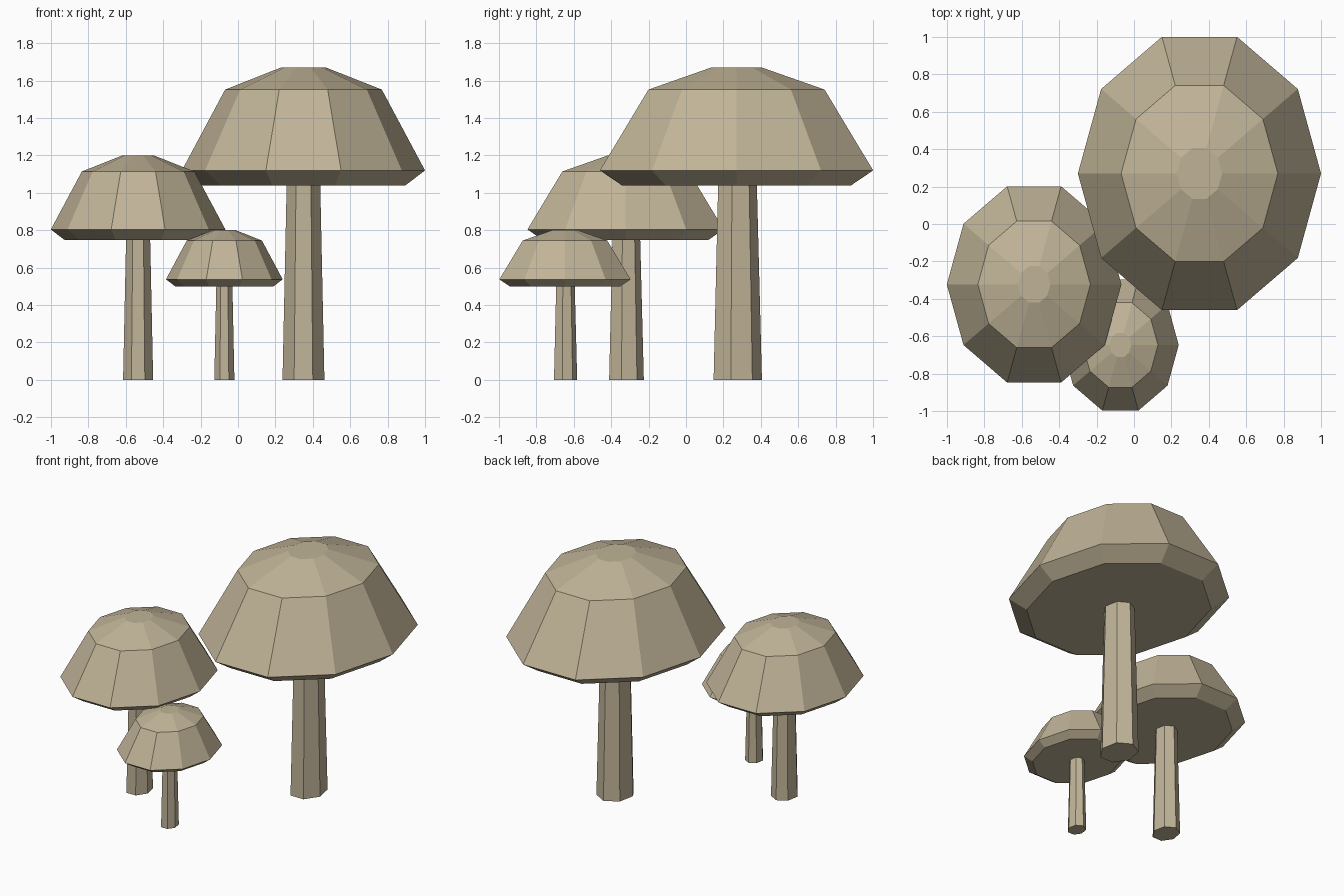
import bpy, bmesh, math

if "Cube" in bpy.data.objects:
    bpy.data.objects.remove(bpy.data.objects["Cube"])

mat = bpy.data.materials.new("beige")
mat.diffuse_color = (0.53, 0.455, 0.312, 1)
mat.use_nodes = True
mat.node_tree.nodes["Principled BSDF"].inputs["Base Color"].default_value = mat.diffuse_color

STRETCH = 1.182  # plan is longer along y


def loft(name, profile, sides, start, loc, s):
    """Closed faceted solid from (radius, z) rings."""
    bm = bmesh.new()
    rings = []
    for r, z in profile:
        ring = []
        for i in range(sides):
            a = start + 2 * math.pi * i / sides
            ring.append(bm.verts.new((r * s * math.cos(a),
                                      r * s * STRETCH * math.sin(a), z * s)))
        rings.append(ring)
    for lo, hi in zip(rings, rings[1:]):
        for i in range(sides):
            j = (i + 1) % sides
            bm.faces.new((lo[i], lo[j], hi[j], hi[i]))
    bm.faces.new(rings[0][::-1])
    bm.faces.new(rings[-1])
    me = bpy.data.meshes.new(name)
    bm.to_mesh(me)
    bm.free()
    me.materials.append(mat)
    ob = bpy.data.objects.new(name, me)
    ob.location = loc
    bpy.context.collection.objects.link(ob)


CAP = [(0.545, 1.04), (0.65, 1.12), (0.419, 1.552), (0.121, 1.67)]
STEM = [(0.115, 0), (0.092, 1.05)]

# three mushrooms: the same shape at different sizes
for label, x, y, s in (("large", 0.35, 0.27, 1.0),
                       ("medium", -0.534, -0.323, 0.718),
                       ("small", -0.073, -0.647, 0.48)):
    loft(label + "_cap", CAP, 10, 0, (x, y, 0), s)
    loft(label + "_stem", STEM, 7, math.pi / 2, (x, y, 0), s)
